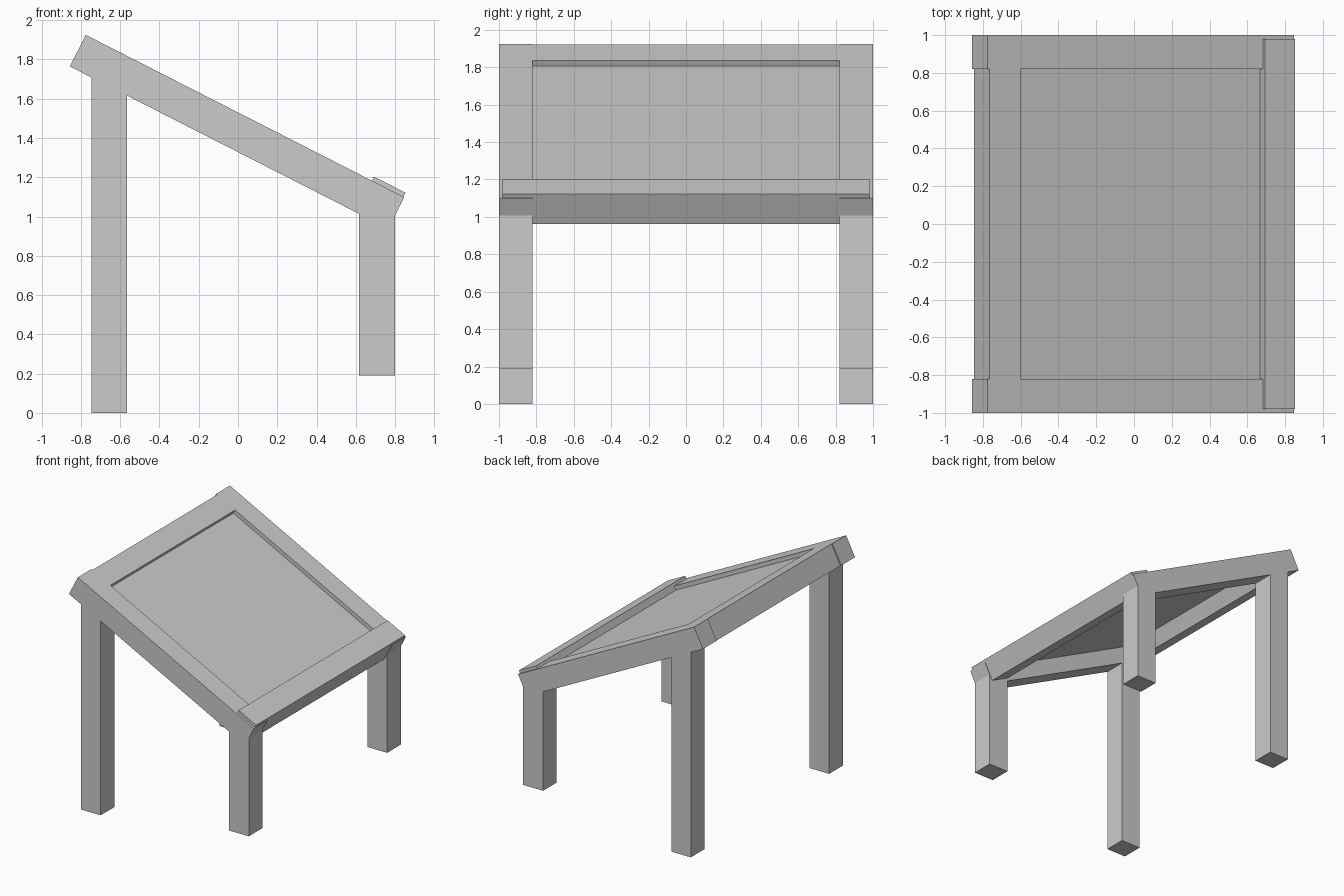
import bpy
from math import radians
from mathutils import Matrix, Vector

if "Cube" in bpy.data.objects:
    bpy.data.objects.remove(bpy.data.objects["Cube"])

# Sloped frame: local x runs down the slope, local z is its normal,
# origin at the upper outer edge of the side rails
SLOPE = (Matrix.Translation((-0.775, 0, 1.925))
         @ Matrix.Rotation(radians(27), 4, 'Y'))


def box(name, x, y, z, frame=Matrix.Identity(4)):
    """Box from (min, max) ranges, placed in the given frame."""
    lo, hi = Vector((x[0], y[0], z[0])), Vector((x[1], y[1], z[1]))
    bpy.ops.mesh.primitive_cube_add(size=1)
    ob = bpy.context.object
    ob.name = ob.data.name = name
    ob.data.transform(Matrix.Translation((lo + hi) / 2)
                      @ Matrix.Diagonal((*(hi - lo), 1)))
    ob.matrix_world = frame
    return ob


# Legs and side rails, on both sides
for side, y in (("front", (-1.0, -0.82)), ("back", (0.82, 1.0))):
    box(f"{side}_tall_leg", (-0.745, -0.565), y, (0, 1.815))
    box(f"{side}_short_leg", (0.617, 0.80), y, (0.19, 1.11))
    box(f"{side}_side_rail", (0, 1.82), y, (-0.18, 0), SLOPE)

# Cross beams; the lower one stands slightly proud and overlaps the rails
box("upper_beam", (0.01, 0.195), (-0.82, 0.82), (-0.18, 0), SLOPE)
box("lower_beam", (1.635, 1.815), (-0.98, 0.98), (-0.156, 0.023), SLOPE)

# Thin recessed top panel
box("panel", (0.18, 1.65), (-0.83, 0.83), (-0.05, -0.034), SLOPE)
